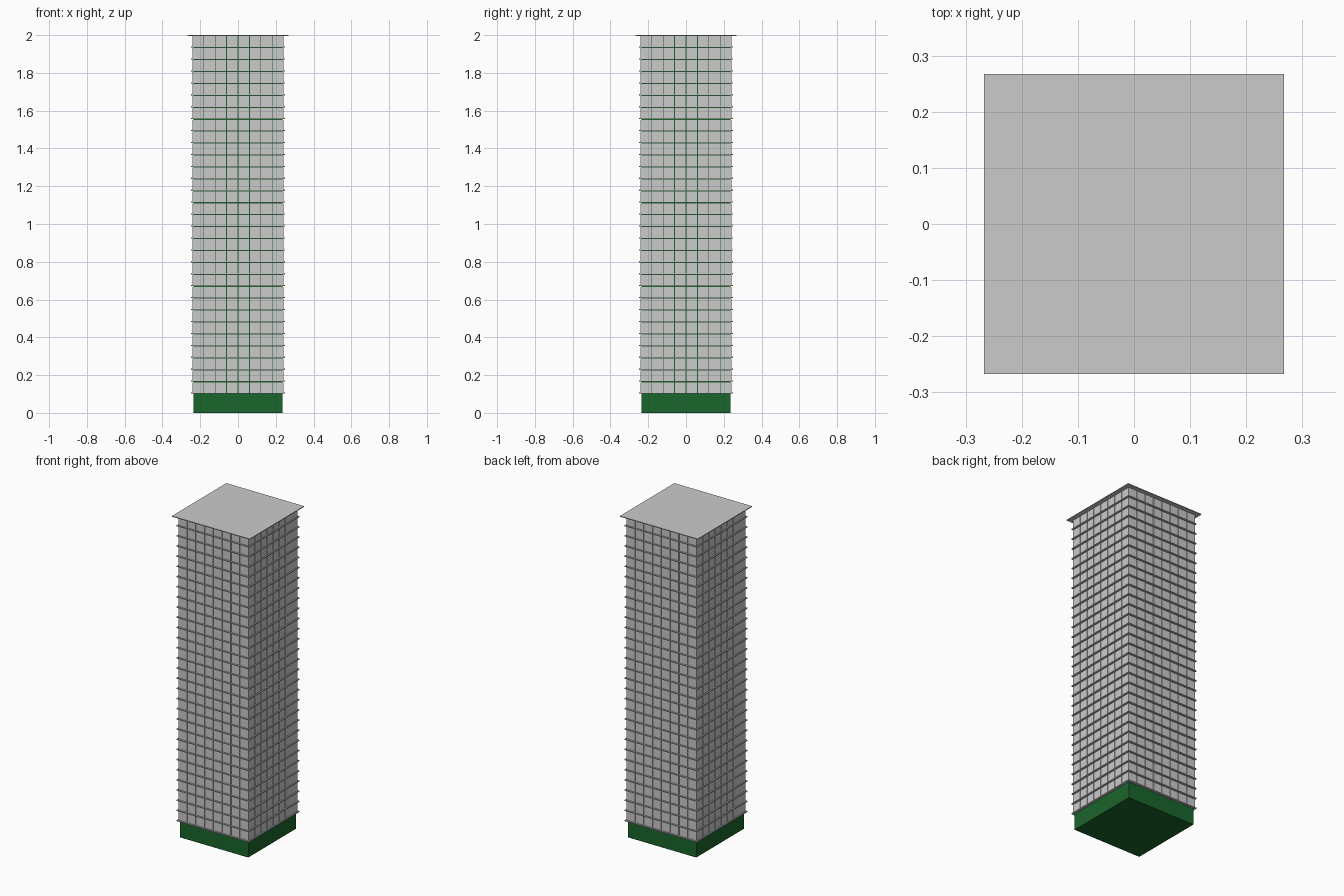
import bpy, bmesh
from mathutils import Matrix, Vector

if "Cube" in bpy.data.objects:
    bpy.data.objects.remove(bpy.data.objects["Cube"])

FLOORS, COLS = 30, 8
Z0, TOP = 0.105, 2.0
STEP = (TOP - Z0) / FLOORS
CORE, FACE, SLAB, ROOF = 0.235, 0.241, 0.248, 0.267
BAY = 2 * FACE / COLS


def add_box(bm, lo, hi, rot=Matrix.Identity(4)):
    lo, hi = Vector(lo), Vector(hi)
    m = rot @ Matrix.Translation((lo + hi) / 2) @ Matrix.Diagonal((*(hi - lo), 1))
    bmesh.ops.create_cube(bm, size=1, matrix=m)


def finish(bm, name, mat=None):
    me = bpy.data.meshes.new(name)
    bm.to_mesh(me)
    bm.free()
    ob = bpy.data.objects.new(name, me)
    bpy.context.collection.objects.link(ob)
    if mat:
        me.materials.append(mat)


green = bpy.data.materials.new("dark_green")
green.diffuse_color = (0.01, 0.13, 0.025, 1)
green.use_nodes = True
green.node_tree.nodes["Principled BSDF"].inputs["Base Color"].default_value = green.diffuse_color

# Green core, exposed as the plinth and behind the panel gaps
bm = bmesh.new()
add_box(bm, (-CORE, -CORE, 0), (CORE, CORE, TOP - 0.003))
finish(bm, "core", green)

# Thin floor slabs
bm = bmesh.new()
for i in range(FLOORS):
    z = Z0 + i * STEP
    add_box(bm, (-SLAB, -SLAB, z - 0.003), (SLAB, SLAB, z + 0.003))
finish(bm, "floor_slabs")

# Facade panels on all four sides
bm = bmesh.new()
GAP = 0.002
for side in range(4):
    rot = Matrix.Rotation(side * 1.5707963268, 4, 'Z')
    for i in range(FLOORS):
        z = Z0 + i * STEP
        for c in range(COLS):
            x = -FACE + c * BAY
            left = x + (GAP if c else 0)
            right = x + BAY - (GAP if c < COLS - 1 else 0)
            add_box(bm, (left, -FACE, z + 0.003),
                    (right, -CORE + 0.001, z + STEP - 0.006), rot)
finish(bm, "facade_panels")

# Overhanging flat roof
bm = bmesh.new()
add_box(bm, (-ROOF, -ROOF, TOP - 0.005), (ROOF, ROOF, TOP))
finish(bm, "roof")
